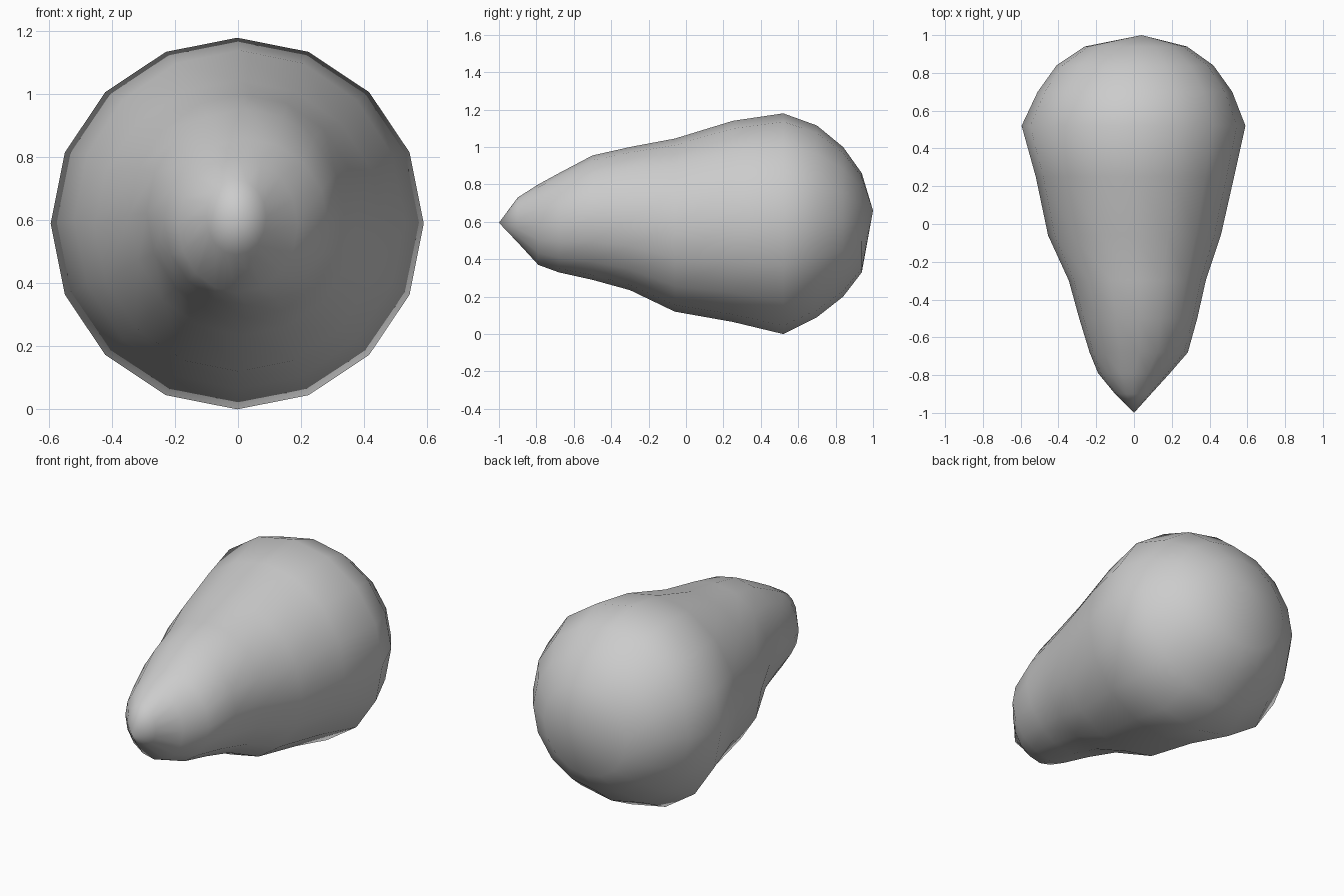
import bpy, bmesh
from math import sin, cos, pi

if "Cube" in bpy.data.objects:
    bpy.data.objects.remove(bpy.data.objects["Cube"])

SIDES = 16
# Cross-sections along the body: y, left x, right x, bottom z, top z
RINGS = [
    (-0.90, -0.10, 0.09, 0.49, 0.73),
    (-0.79, -0.19, 0.19, 0.37, 0.80),
    (-0.68, -0.235, 0.285, 0.33, 0.86),
    (-0.50, -0.29, 0.335, 0.29, 0.955),
    (-0.30, -0.345, 0.38, 0.235, 1.00),
    (-0.06, -0.455, 0.46, 0.12, 1.045),
    (0.25, -0.52, 0.53, 0.065, 1.14),
    (0.52, -0.595, 0.59, 0.00, 1.18),
    (0.70, -0.51, 0.52, 0.09, 1.115),
    (0.84, -0.41, 0.42, 0.20, 1.00),
    (0.94, -0.26, 0.28, 0.33, 0.86),
]

bm = bmesh.new()


def ring(y, left, right, low, high):
    # Elliptical section that fits the four silhouette limits
    cx, cz = (left + right) / 2, (low + high) / 2
    rx, rz = (right - left) / 2, (high - low) / 2
    return [bm.verts.new((cx + rx * cos(2 * pi * i / SIDES), y,
                          cz + rz * sin(2 * pi * i / SIDES)))
            for i in range(SIDES)]


# Pear-shaped skin lofted between sections
loops = [ring(*r) for r in RINGS]
for a, b in zip(loops, loops[1:]):
    for i in range(SIDES):
        j = (i + 1) % SIDES
        bm.faces.new((a[i], a[j], b[j], b[i]))

# Pointed narrow tip and rounded wide end
for loop, pole in ((loops[0], (0, -1, 0.595)), (loops[-1], (0.04, 1, 0.66))):
    p = bm.verts.new(pole)
    for i in range(SIDES):
        bm.faces.new((loop[i], loop[(i + 1) % SIDES], p))

bmesh.ops.recalc_face_normals(bm, faces=bm.faces)
for f in bm.faces:
    f.smooth = True

mesh = bpy.data.meshes.new("pear_body")
bm.to_mesh(mesh)
bm.free()
body = bpy.data.objects.new("pear_body", mesh)
bpy.context.collection.objects.link(body)
